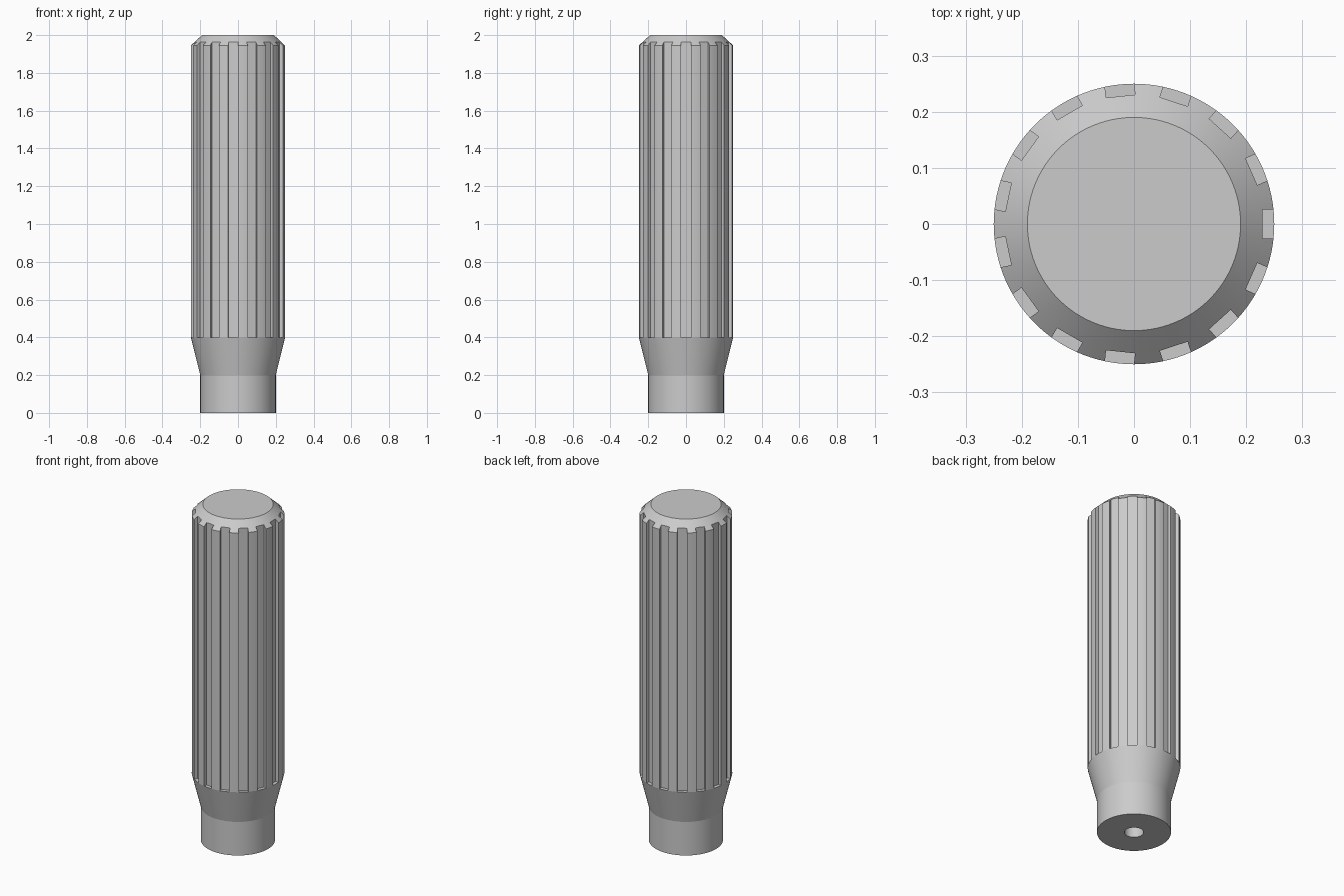
import bpy
import bmesh
from math import pi, radians
from mathutils import Matrix

if "Cube" in bpy.data.objects:
    bpy.data.objects.remove(bpy.data.objects["Cube"], do_unlink=True)

GROOVES = 15
SEGMENTS = 120

grey = bpy.data.materials.new("grey plastic")
grey.use_nodes = True
colour = (0.6, 0.6, 0.6, 1)
grey.diffuse_color = colour
grey.node_tree.nodes["Principled BSDF"].inputs["Base Color"].default_value = colour


def add_object(name, bm):
    bmesh.ops.recalc_face_normals(bm, faces=bm.faces)
    mesh = bpy.data.meshes.new(name)
    bm.to_mesh(mesh)
    bm.free()
    mesh.materials.append(grey)
    obj = bpy.data.objects.new(name, mesh)
    bpy.context.collection.objects.link(obj)
    return obj


def lathe(name, profile):
    """Closed solid of revolution with flat n-gon caps."""
    bm = bmesh.new()
    rings = []
    for radius, z in profile:
        ring = bmesh.ops.create_circle(bm, segments=SEGMENTS, radius=radius,
                                       matrix=Matrix.Translation((0, 0, z)))
        rings.append(ring["verts"])
    for low, high in zip(rings, rings[1:]):
        for i in range(SEGMENTS):
            j = (i + 1) % SEGMENTS
            bm.faces.new((low[i], low[j], high[j], high[i]))
    bm.faces.new(rings[0])
    bm.faces.new(rings[-1])
    return add_object(name, bm)


# Handle body: neck, flare, grip and bevelled top
handle = lathe("grip_handle", [(0.2, 0), (0.2, 0.2), (0.25, 0.4),
                               (0.25, 1.945), (0.19, 2)])

# Cutter for the ring of lengthwise grooves
bm = bmesh.new()
for k in range(GROOVES):
    place = (Matrix.Rotation(2 * pi * k / GROOVES, 4, "Z")
             @ Matrix.Translation((0.279, 0, 1.25))
             @ Matrix.Diagonal((0.1, 0.052, 1.7, 1)))
    bmesh.ops.create_cube(bm, size=1, matrix=place)
groove_cutter = add_object("groove_cutter", bm)

# Cutter for the mounting hole in the base
hole_cutter = lathe("hole_cutter", [(0.052, -0.1), (0.052, 0.4)])

bpy.ops.object.select_all(action="DESELECT")
bpy.context.view_layer.objects.active = handle
handle.select_set(True)
for cutter in (groove_cutter, hole_cutter):
    cut = handle.modifiers.new(cutter.name, "BOOLEAN")
    cut.operation = "DIFFERENCE"
    cut.solver = "EXACT"
    cut.object = cutter
    bpy.ops.object.modifier_apply(modifier=cut.name)
    bpy.data.objects.remove(cutter, do_unlink=True)

bpy.ops.object.shade_smooth_by_angle(angle=radians(12))
